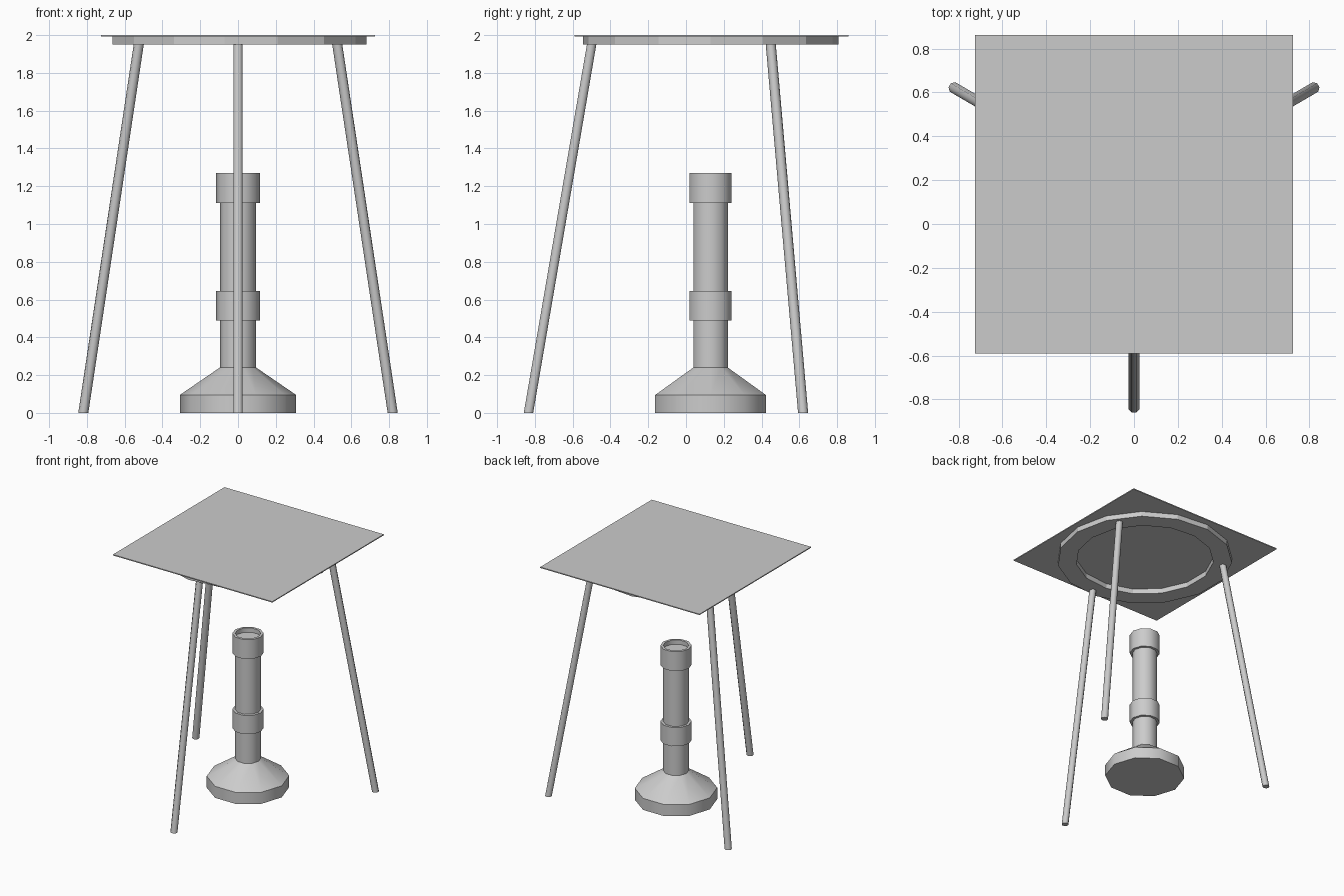
import bpy, math
from mathutils import Vector

if "Cube" in bpy.data.objects:
    bpy.data.objects.remove(bpy.data.objects["Cube"])

CY = 0.13  # y of the burner and stand axis


def make(name, verts, faces, angle=30):
    me = bpy.data.meshes.new(name)
    me.from_pydata(verts, [], faces)
    me.update()
    ob = bpy.data.objects.new(name, me)
    bpy.context.collection.objects.link(ob)
    bpy.ops.object.select_all(action='DESELECT')
    ob.select_set(True)
    bpy.context.view_layer.objects.active = ob
    bpy.ops.object.shade_smooth_by_angle(angle=math.radians(angle))
    return ob


def lathe(name, profile, n, closed=False, angle=40):
    """Revolve (radius, z) points, listed bottom to top on the outside."""
    verts, faces = [], []
    for r, z in profile:
        for k in range(n):
            a = 2 * math.pi * k / n
            verts.append((r * math.cos(a), CY + r * math.sin(a), z))
    m = len(profile)
    for i in range(m if closed else m - 1):
        p, q = i * n, (i + 1) % m * n
        for k in range(n):
            j = (k + 1) % n
            faces.append((p + k, p + j, q + j, q + k))
    if not closed:
        faces.append(tuple(reversed(range(n))))
        faces.append(tuple(range((m - 1) * n, m * n)))
    return make(name, verts, faces, angle)


def leg(name, foot, top, r=0.027, n=8):
    verts = []
    for c in (Vector(foot), Vector(top)):
        turn = math.atan2(foot[1] - CY, foot[0])
        for k in range(n):
            a = turn + 2 * math.pi * (k + 0.5) / n
            verts.append((c.x + r * math.cos(a), c.y + r * math.sin(a), c.z))
    faces = [(k, (k + 1) % n, n + (k + 1) % n, n + k) for k in range(n)]
    faces += [tuple(reversed(range(n))), tuple(range(n, 2 * n))]
    return make(name, verts, faces, 50)


# Burner: flared base with stem, then two collars
lathe("burner_body", [(0.308, 0), (0.308, 0.095), (0.096, 0.24), (0.096, 1.235)], 10)
lathe("lower_collar", [(0.09, 0.49), (0.117, 0.49), (0.117, 0.645), (0.09, 0.645)], 10, True)
lathe("upper_collar", [(0.096, 1.11), (0.117, 1.11), (0.117, 1.27), (0.096, 1.27)], 10, True)

# Tripod: ring and three splayed legs
lathe("tripod_ring", [(0.535, 1.95), (0.68, 1.95), (0.68, 1.994), (0.535, 1.994)], 15, True, 20)
leg("front_leg", (0, -0.834, 0), (0, -0.498, 1.96))
for side, s in (("left", -1), ("right", 1)):
    leg(f"back_{side}_leg", (s * 0.819, 0.62, 0), (s * 0.524, 0.448, 1.96))

# Gauze plate on top
h = 0.726
lo, hi = 0.135 - h, 0.135 + h
corners = [(-h, lo), (h, lo), (h, hi), (-h, hi)]
make("gauze_plate", [(x, y, z) for z in (1.992, 2.0) for x, y in corners],
     [(3, 2, 1, 0), (4, 5, 6, 7)] + [(k, (k + 1) % 4, 4 + (k + 1) % 4, 4 + k) for k in range(4)])
